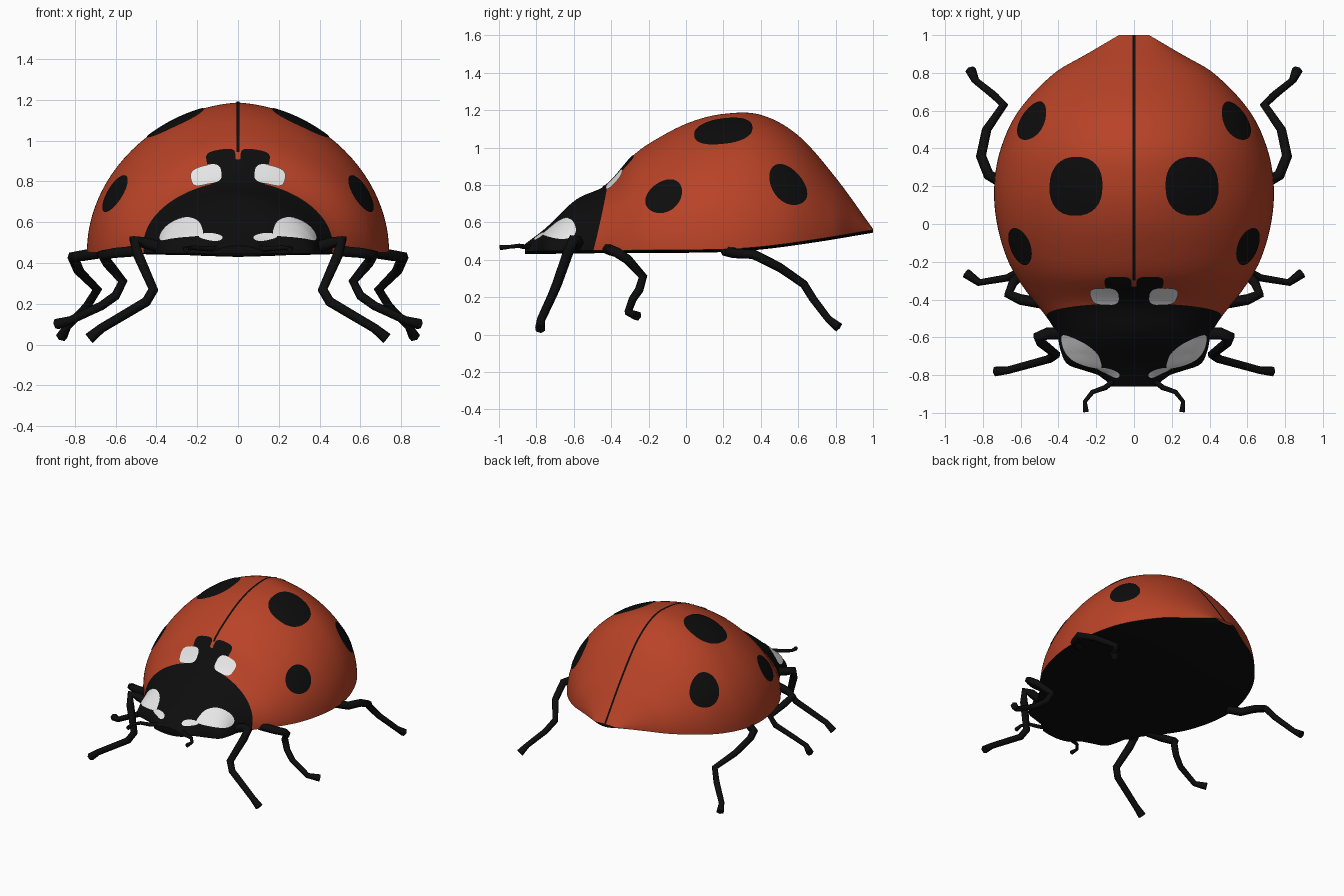
import bpy
import bmesh
from math import sin, cos, pi, copysign
from mathutils import Vector

cube = bpy.data.objects.get("Cube")
if cube:
    bpy.data.objects.remove(cube)


def material(name, r, g, b):
    m = bpy.data.materials.new(name)
    m.use_nodes = True
    m.diffuse_color = (r, g, b, 1)
    bsdf = m.node_tree.nodes["Principled BSDF"]
    bsdf.inputs["Base Color"].default_value = (r, g, b, 1)
    bsdf.inputs["Roughness"].default_value = 0.7
    return m


RED = material("shell_red", 0.48, 0.055, 0.02)
BLACK = material("body_black", 0.004, 0.004, 0.004)
WHITE = material("marking_white", 0.8, 0.8, 0.8)

# Body profiles along y: half width, top height, bottom height
WIDTH = [(-.86, .12), (-.82, .16), (-.79, .21), (-.75, .34), (-.68, .385), (-.58, .41), (-.49, .465),
         (-.35, .575), (-.2, .665), (0, .725), (.2, .74), (.4, .705), (.6, .61), (.8, .42), (.9, .25), (1, .08)]
TOP = [(-.86, .485), (-.75, .57), (-.59, .72), (-.42, .805), (-.28, .96), (-.15, 1.05), (.02, 1.135),
       (.2, 1.18), (.4, 1.175), (.6, 1.065), (.8, .84), (1, .565)]
BOTTOM = [(-.86, .445), (-.5, .45), (.15, .455), (.4, .47), (.7, .51), (1, .56)]
FRONT, BACK = -.86, 1.0


def curve_value(pts, y):
    """Smooth interpolation through a profile."""
    y = min(max(y, pts[0][0]), pts[-1][0])
    i = next(k for k in range(len(pts) - 1) if y <= pts[k + 1][0])

    def slope(k):
        a, b = pts[max(k - 1, 0)], pts[min(k + 1, len(pts) - 1)]
        return (b[1] - a[1]) / (b[0] - a[0])

    (y0, v0), (y1, v1) = pts[i], pts[i + 1]
    h = y1 - y0
    t = (y - y0) / h
    return (v0 * (1 + 2 * t) * (1 - t) ** 2 + v1 * t * t * (3 - 2 * t)
            + h * slope(i) * t * (1 - t) ** 2 + h * slope(i + 1) * t * t * (t - 1))


def surface(y, a):
    """Point on the body at station y and angle a (0 left rim, pi right rim)."""
    low = curve_value(BOTTOM, y)
    rise = curve_value(TOP, y) - low
    ridge = .94 * sin(a) + .06 * (1 - abs(cos(a)))
    return Vector((curve_value(WIDTH, y) * cos(a), y, low + rise * ridge))


def lifted(y, a, lift):
    e = .004
    along = surface(y + e, a) - surface(y - e, a)
    across = surface(y, a + e) - surface(y, a - e)
    n = along.cross(across).normalized()
    if n.z < 0:
        n.negate()
    return surface(y, a) + n * lift


def finish(name, bm, mat):
    bmesh.ops.recalc_face_normals(bm, faces=bm.faces)
    mesh = bpy.data.meshes.new(name)
    bm.to_mesh(mesh)
    bm.free()
    ob = bpy.data.objects.new(name, mesh)
    bpy.context.collection.objects.link(ob)
    mesh.materials.append(mat)
    bpy.ops.object.select_all(action='DESELECT')
    ob.select_set(True)
    bpy.context.view_layer.objects.active = ob
    bpy.ops.object.shade_smooth_by_angle(angle=.7)
    return ob


def grid(name, mat, rows, cols, point, cap=False):
    bm = bmesh.new()
    v = [[bm.verts.new(point(i / rows, j / cols)) for j in range(cols + 1)] for i in range(rows + 1)]
    for i in range(rows):
        for j in range(cols):
            bm.faces.new((v[i][j], v[i + 1][j], v[i + 1][j + 1], v[i][j + 1]))
    if cap:
        bm.faces.new(v[0])
    return finish(name, bm, mat)


# Shell and head share a curved border
def border(a):
    return -.42 - .075 * (1 - sin(a))


def shell_point(u, v):
    start = border(v * pi)
    return surface(start + (BACK - start) * u, v * pi)


def head_point(u, v):
    return surface(FRONT + (border(v * pi) - FRONT) * u, v * pi)


def belly_point(u, v):
    y = FRONT + (BACK - FRONT) * u
    s = 2 * v - 1
    return Vector((s * curve_value(WIDTH, y), y, curve_value(BOTTOM, y) - .015 * (1 - s * s)))


grid("wing_shell", RED, 80, 72, shell_point)
grid("head", BLACK, 36, 72, head_point, cap=True)
grid("belly", BLACK, 60, 16, belly_point)


# Thin markings that follow the body surface
def marking(name, mat, y0, a0, ry, ra, lift=.004, shear=0, power=1):
    for side, flip in (("left", False), ("right", True)):
        bm = bmesh.new()

        def vert(r, t):
            c, s = (copysign(abs(f) ** power, f) * r for f in (cos(t), sin(t)))
            a = a0 + ra * s
            y = y0 + ry * c - shear * ra * s
            p = lifted(y, a, lift)
            if flip:
                p.x = -p.x
            return bm.verts.new(p)

        n, levels = 32, 6
        centre = vert(0, 0)
        rings = [[vert(k / levels, 2 * pi * j / n) for j in range(n)] for k in range(1, levels + 1)]
        for j in range(n):
            m = (j + 1) % n
            bm.faces.new((centre, rings[0][j], rings[0][m]))
            for inner, outer in zip(rings, rings[1:]):
                bm.faces.new((inner[j], outer[j], outer[m], inner[m]))
        finish(f"{side}_{name}", bm, mat)


marking("top_spot", BLACK, .2, 1.135, .155, .21, power=.85)
marking("rear_spot", BLACK, .545, .56, .1, .2, shear=.08)
marking("front_spot", BLACK, -.118, .51, .098, .165)
marking("neck_lobe", BLACK, -.315, 1.43, .038, .12, power=.6)
marking("neck_patch", BLACK, -.385, 1.46, .06, .15, power=.5)
marking("neck_white", WHITE, -.38, 1.285, .045, .14, lift=.007, power=.65)
marking("cheek_white", WHITE, -.675, .68, .07, .39, shear=.12, power=.85)
marking("eye", WHITE, -.785, 1.0, .027, .19)

# Dark line between the wing covers
grid("wing_seam", BLACK, 80, 2,
     lambda u, v: surface(-.3 + 1.3 * u, pi / 2) + Vector(((v - .5) * .015, 0, .004)))


# Legs and antennae as tapered tubes, mirrored
def limb(name, pts, radius, flare):
    for side, s in (("left", 1), ("right", -1)):
        cu = bpy.data.curves.new(f"{side}_{name}", 'CURVE')
        cu.dimensions = '3D'
        cu.bevel_depth = radius
        cu.bevel_resolution = 1
        cu.use_fill_caps = True
        sp = cu.splines.new('POLY')
        sp.points.add(len(pts) - 1)
        for i, (p, (x, y, z)) in enumerate(zip(sp.points, pts)):
            p.co = (s * x, y, z, 1)
            p.radius = 1.1 - .4 * i / (len(pts) - 1)
        sp.points[-1].radius = flare
        cu.materials.append(BLACK)
        bpy.context.collection.objects.link(bpy.data.objects.new(cu.name, cu))


limb("front_leg", [(.36, -.58, .47), (.46, -.58, .5), (.51, -.6, .51), (.49, -.63, .44), (.415, -.69, .27),
                   (.45, -.715, .21), (.67, -.775, .08), (.73, -.78, .03)], .03, .95)
limb("middle_leg", [(.48, -.42, .46), (.6, -.4, .45), (.665, -.37, .44), (.64, -.31, .4), (.565, -.23, .31),
                    (.6, -.25, .24), (.67, -.285, .19), (.82, -.31, .12), (.89, -.26, .1)], .027, 1)
limb("rear_leg", [(.68, .21, .45), (.77, .26, .435), (.81, .36, .43), (.78, .5, .36), (.69, .63, .27),
                  (.74, .68, .19), (.84, .76, .085), (.865, .815, .04)], .028, 1.05)
limb("antenna", [(.11, -.83, .47), (.15, -.865, .47), (.22, -.89, .475), (.26, -.94, .47), (.255, -.995, .465)],
     .014, 1.1)
